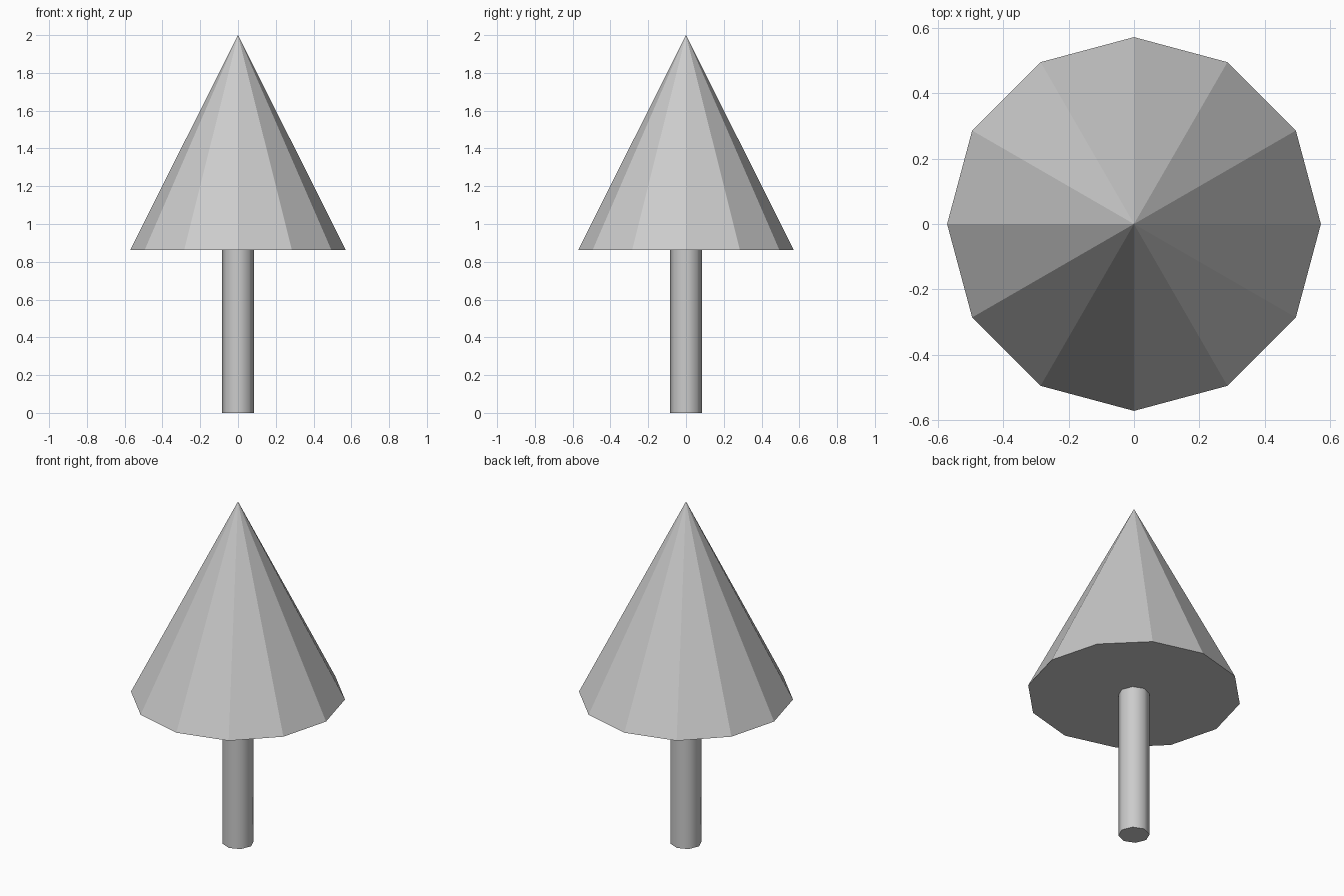
import bpy, math

if "Cube" in bpy.data.objects:
    bpy.data.objects.remove(bpy.data.objects["Cube"])

grey = bpy.data.materials.new("light_grey")
grey.diffuse_color = (0.6, 0.6, 0.6, 1)
grey.use_nodes = True
grey.node_tree.nodes["Principled BSDF"].inputs["Base Color"].default_value = grey.diffuse_color


def finish(name, smooth=False):
    ob = bpy.context.object
    ob.name = name
    ob.data.materials.append(grey)
    if smooth:
        bpy.ops.object.shade_smooth_by_angle(angle=math.radians(50))
    return ob


BASE = 0.862  # height where the foliage starts

# Foliage: flat-faced twelve-sided cone
bpy.ops.mesh.primitive_cone_add(vertices=12, radius1=0.571, radius2=0,
                                depth=2 - BASE, location=(0, 0, (2 + BASE) / 2))
finish("foliage")

# Trunk: smooth eight-sided post
bpy.ops.mesh.primitive_cylinder_add(vertices=8, radius=0.084, depth=BASE,
                                    location=(0, 0, BASE / 2))
finish("trunk", smooth=True)
